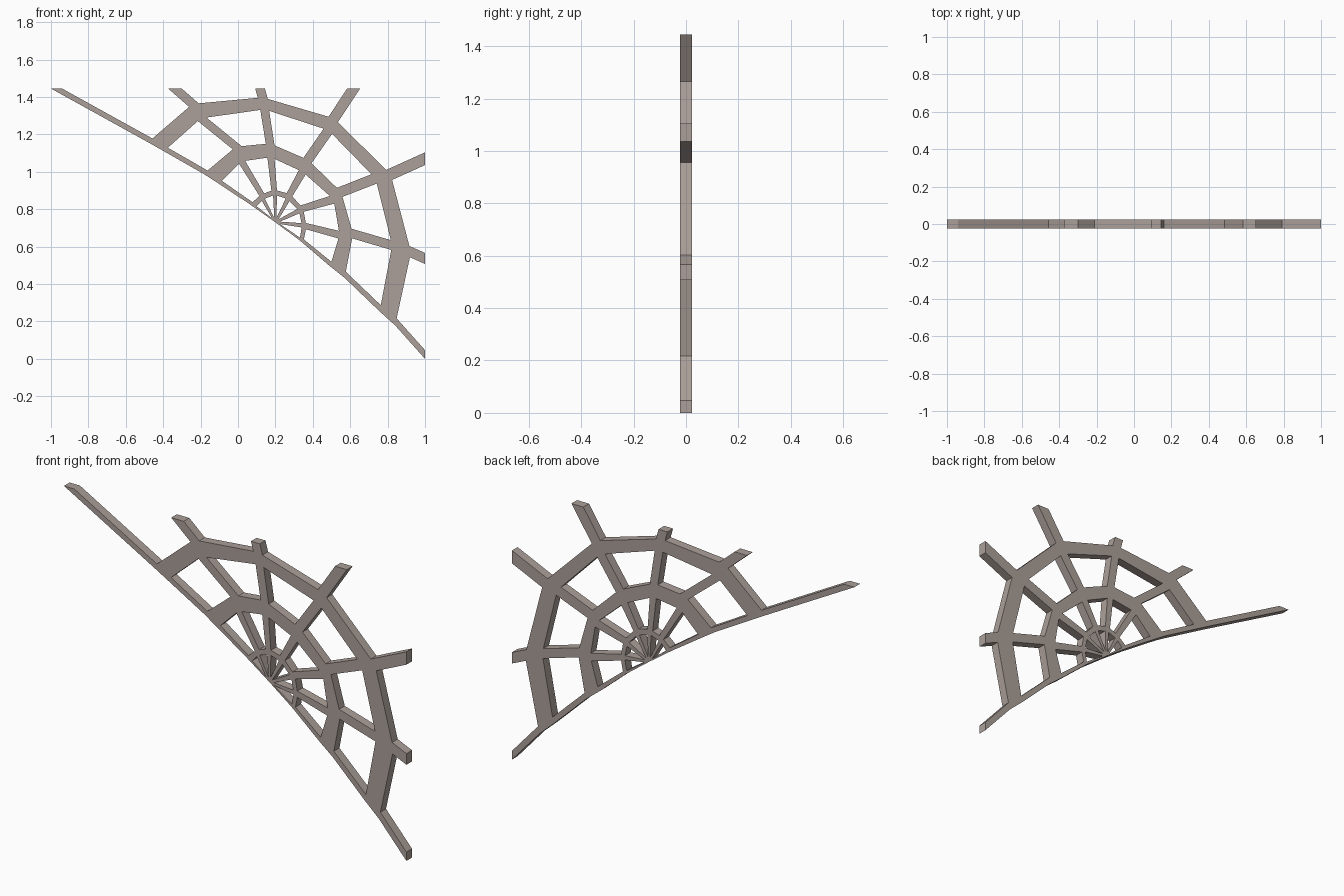
import bpy, math
from mathutils import Vector
from mathutils.geometry import intersect_line_line_2d as _unused

if "Cube" in bpy.data.objects:
    bpy.data.objects.remove(bpy.data.objects["Cube"])

TOP, SIDE, HALF = 1.445, 1.0, 0.0235

# Web nodes: one row per ring edge, one point per spoke (left to right)
def row(*p):
    return [Vector(q) for q in p]

hub = row(*[(.20, .73)] * 7)
r1_in = row((.091, .807), (.134, .853), (.198, .877), (.267, .853), (.326, .791), (.342, .714), (.329, .634))
r1_out = row((.064, .826), (.126, .88), (.193, .904), (.278, .882), (.348, .805), (.366, .709), (.348, .618))
r2_in = row((-.102, .936), (.019, 1.056), (.176, 1.078), (.345, 1.0), (.511, .853), (.543, .663), (.492, .495))
r2_out = row((-.184, .989), (-.011, 1.134), (.171, 1.152), (.374, 1.064), (.551, .893), (.615, .668), (.57, .433))
r3_in = row((-.396, 1.11), (-.198, 1.286), (.142, 1.334), (.484, 1.222), (.735, .965), (.824, .607), (.757, .254))
r3_out = row((-.481, 1.158), (-.243, 1.363), (.131, 1.398), (.513, 1.286), (.816, .987), (.925, .57), (.84, .179))
tips = row((-1, TOP), (-.337, TOP), (.118, TOP), (.618, TOP), (SIDE, 1.07), (SIDE, .537), (SIDE, 0))

# Spoke offsets: half width for inner spokes, full width for the two edge spokes
width = [.029, .024, .025, .029, .031, .027, .031]


def cross_point(l1, l2):
    (a, b), (c, d) = l1, l2
    u, v = b - a, d - c
    t = ((c.x - a.x) * v.y - (c.y - a.y) * v.x) / (u.x * v.y - u.y * v.x)
    return a + u * t


def spoke_side(i, side, inner, outer, f_in, f_out):
    """Edge line of spoke i; side +1 is clockwise (right), -1 is left."""
    a, b = inner[i], outer[i]
    d = (b - a).normalized()
    n = Vector((d.y, -d.x)) * side * width[i]
    return a + n * f_in, b + n * f_out


def cell(s, inner, outer, f_in, f_out):
    """Opening between spokes s and s+1 and two ring edges."""
    left = spoke_side(s, 1, inner, outer, f_in, f_out)
    right = spoke_side(s + 1, -1, inner, outer, f_in, f_out)
    top = (outer[s], outer[s + 1])
    pts = [cross_point(left, top), cross_point(right, top)]
    if inner is hub:
        return pts + [cross_point(left, right)]
    low = (inner[s], inner[s + 1])
    return pts + [cross_point(right, low), cross_point(left, low)]


def border(i):
    if i < 4:
        return Vector((0, TOP)), Vector((1, TOP))
    return Vector((SIDE, 0)), Vector((SIDE, 1))


# Outer outline: notches between spoke ends, then back along the lower edge
outline = [tips[0]]
for s in range(6):
    left = spoke_side(s, 1, r3_out, tips, 1, 1)
    right = spoke_side(s + 1, -1, r3_out, tips, 1, 1)
    ring = (r3_out[s], r3_out[s + 1])
    outline += [cross_point(left, border(s)), cross_point(left, ring),
                cross_point(right, ring), cross_point(right, border(s + 1))]
rows = [r1_in, r1_out, r2_in, r2_out, r3_in, r3_out]
outline += [tips[6]] + [r[6] for r in reversed(rows)] + [hub[0]] + [r[0] for r in rows]

loops = [outline]
for s in range(6):
    loops.append(cell(s, r2_out, r3_in, .9, .92))
    loops.append(cell(s, r1_out, r2_in, .6, .75))
    loops.append(cell(s, hub, r1_in, .2, .42))

# Web panel: filled profile with openings, extruded in depth
curve = bpy.data.curves.new("web_panel", 'CURVE')
curve.dimensions = '2D'
curve.fill_mode = 'BOTH'
curve.extrude = HALF
for loop in loops:
    sp = curve.splines.new('POLY')
    sp.points.add(len(loop) - 1)
    for p, co in zip(sp.points, loop):
        p.co = (co.x, co.y, 0, 1)
    sp.use_cyclic_u = True
    sp.use_smooth = False
panel = bpy.data.objects.new("web_panel", curve)
panel.rotation_euler.x = math.pi / 2
bpy.context.collection.objects.link(panel)
bpy.context.view_layer.objects.active = panel
panel.select_set(True)
bpy.ops.object.convert(target='MESH')
panel = bpy.context.view_layer.objects.active
bpy.ops.object.shade_flat()

mat = bpy.data.materials.new("warm_grey")
mat.diffuse_color = (0.41, 0.35, 0.32, 1)
mat.use_nodes = True
mat.node_tree.nodes["Principled BSDF"].inputs["Base Color"].default_value = mat.diffuse_color
panel.data.materials.clear()
panel.data.materials.append(mat)
